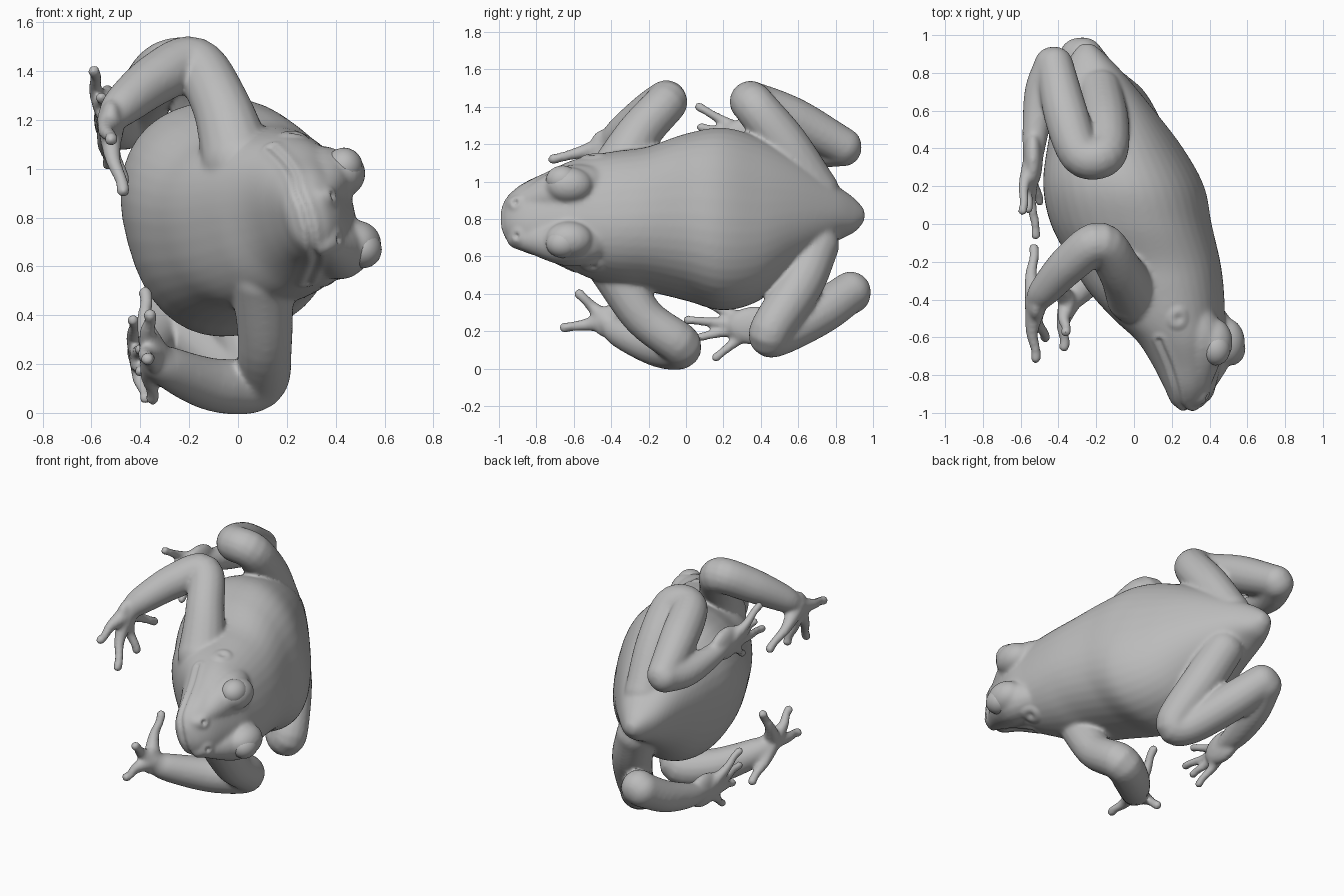
import bpy
import bmesh
import math
from mathutils import Vector, Matrix, kdtree

old = bpy.data.objects.get("Cube")
if old:
    bpy.data.objects.remove(old, do_unlink=True)

# The animal lies on its side: its back faces +x and is rolled a little upwards
ROLL = math.radians(15)
BACK = Vector((math.cos(ROLL), 0, math.sin(ROLL)))
SIDE = Vector((-math.sin(ROLL), 0, math.cos(ROLL)))


def material(name, color):
    mat = bpy.data.materials.new(name)
    mat.use_nodes = True
    mat.diffuse_color = color
    mat.node_tree.nodes["Principled BSDF"].inputs["Base Color"].default_value = color
    return mat


GREY = material("plain grey", (0.5, 0.5, 0.5, 1))


def spline(points, steps):
    """Catmull-Rom curve through tuples of any length."""
    pts = [Vector(p) for p in points]
    pts = [pts[0] * 2 - pts[1]] + pts + [pts[-1] * 2 - pts[-2]]
    out = []
    for a, b, c, d in zip(pts, pts[1:], pts[2:], pts[3:]):
        for i in range(steps):
            t = i / steps
            out.append(b + (c - a) * (t / 2)
                       + (a * 2 - b * 5 + c * 4 - d) * (t * t / 2)
                       + (b * 3 - a - c * 3 + d) * (t ** 3 / 2))
    return out + [pts[-2]]


def loft(bm, rings):
    """Skin a list of point rings and close both ends."""
    rings = [[bm.verts.new(p) for p in ring] for ring in rings]
    n = len(rings[0])
    for r, s in zip(rings, rings[1:]):
        for i in range(n):
            j = (i + 1) % n
            bm.faces.new((r[i], r[j], s[j], s[i]))
    bm.faces.new(rings[0][::-1])
    bm.faces.new(rings[-1])


def ball(bm, center, radius, scale=(1, 1, 1)):
    mat = Matrix.Translation(center) @ Matrix.Diagonal((*scale, 1))
    bmesh.ops.create_icosphere(bm, subdivisions=3, radius=radius, matrix=mat)


def tube(bm, points, steps=6, sides=16):
    """Round limb through (x, y, z, radius) points with ball ends."""
    path = spline(points, steps)
    mids = [p.xyz for p in path]
    rings, axis = [], None
    for i, p in enumerate(path):
        tangent = (mids[min(i + 1, len(mids) - 1)] - mids[max(i - 1, 0)]).normalized()
        if axis is None:
            axis = tangent.orthogonal()
        axis = (axis - tangent * axis.dot(tangent)).normalized()
        other = tangent.cross(axis)
        turns = [math.tau * k / sides for k in range(sides)]
        rings.append([mids[i] + (axis * math.cos(a) + other * math.sin(a)) * p.w for a in turns])
    loft(bm, rings)
    for p in (path[0], path[-1]):
        ball(bm, p.xyz, p.w)


def digits(bm, wrist, tips, thick, palm, stretch):
    """Flat palm with slim fingers, knuckles and padded tips."""
    ball(bm, wrist, palm, (0.55, stretch, 1.1))
    wrist = Vector(wrist)
    for tip in tips:
        tip = Vector(tip)
        knuckle = wrist.lerp(tip, 0.5) + Vector((-0.02, 0, 0))
        tube(bm, [(*wrist, thick * 2), (*knuckle, thick * 1.15),
                  (*wrist.lerp(tip, 0.85), thick * 0.9), (*tip, thick)], 5, 12)


skin = bmesh.new()

# Body and head: y, centre x, centre z, half depth, half width
SECTIONS = [
    (-0.985, 0.29, 0.80, 0.035, 0.05), (-0.95, 0.29, 0.80, 0.085, 0.12),
    (-0.87, 0.295, 0.81, 0.125, 0.18), (-0.75, 0.28, 0.82, 0.17, 0.23),
    (-0.62, 0.25, 0.82, 0.222, 0.29), (-0.5, 0.185, 0.81, 0.287, 0.33),
    (-0.35, 0.115, 0.80, 0.353, 0.36), (-0.2, 0.06, 0.80, 0.39, 0.38),
    (0, -0.015, 0.81, 0.415, 0.44), (0.2, -0.055, 0.80, 0.41, 0.485),
    (0.4, -0.10, 0.80, 0.345, 0.43), (0.6, -0.155, 0.83, 0.255, 0.29),
    (0.8, -0.215, 0.83, 0.155, 0.15), (0.9, -0.24, 0.82, 0.085, 0.09), (0.955, -0.25, 0.82, 0.03, 0.03),
]
HULL = spline(SECTIONS, 6)


def squared(value):
    return math.copysign(abs(value) ** 0.85, value)


def hull_point(s, angle):
    return (Vector((s[1], s[0], s[2])) + BACK * s[3] * squared(math.cos(angle))
            + SIDE * s[4] * squared(math.sin(angle)))


loft(skin, [[hull_point(s, math.tau * k / 40) for k in range(40)] for s in HULL])

# Eye sockets and the broad brows that run on to the nostrils
EYES = [(Vector((0.425, -0.625, 0.98)), 1), (Vector((0.49, -0.625, 0.69)), -1)]
NOSTRILS = [Vector((0.39, -0.915, 0.89)), Vector((0.41, -0.905, 0.71))]
for (eye, way), nose in zip(EYES, NOSTRILS):
    ball(skin, eye, 0.098, (1, 1.3, 1))
    rear = eye + Vector((-0.13, 0.2, 0.02 * way))
    front = nose - BACK * 0.06
    tube(skin, [(*rear, 0.08), (*(eye - BACK * 0.075), 0.125), (*front, 0.05)])

# Arms and fingers
tube(skin, [(0.0, -0.38, 1.03, 0.15), (-0.07, -0.25, 1.26, 0.12), (-0.18, -0.1, 1.43, 0.112),
            (-0.33, -0.2, 1.37, 0.107), (-0.47, -0.35, 1.26, 0.085), (-0.52, -0.42, 1.2, 0.06)])
digits(skin, (-0.52, -0.43, 1.19),
       [(-0.52, -0.71, 1.12), (-0.53, -0.13, 1.02), (-0.47, -0.6, 0.91), (-0.47, -0.4, 0.95)],
       0.03, 0.085, 1)
tube(skin, [(0.1, -0.4, 0.55, 0.13), (0.11, -0.23, 0.28, 0.112), (0.08, -0.03, 0.125, 0.115),
            (-0.1, -0.14, 0.115, 0.11), (-0.29, -0.34, 0.19, 0.085), (-0.34, -0.41, 0.24, 0.06)])
digits(skin, (-0.345, -0.42, 0.25),
       [(-0.36, -0.57, 0.4), (-0.37, -0.65, 0.22), (-0.35, -0.2, 0.06), (-0.38, -0.27, 0.49)],
       0.03, 0.08, 1)

# Thighs, shanks, folded feet and toes
tube(skin, [(-0.18, 0.7, 0.95, 0.12), (-0.15, 0.53, 1.2, 0.125), (-0.155, 0.37, 1.4, 0.115),
            (-0.28, 0.365, 1.42, 0.112), (-0.36, 0.58, 1.33, 0.118), (-0.42, 0.84, 1.19, 0.1)])
tube(skin, [(-0.43, 0.84, 1.18, 0.1), (-0.49, 0.7, 1.17, 0.09),
            (-0.52, 0.5, 1.2, 0.072), (-0.535, 0.35, 1.24, 0.055)])
digits(skin, (-0.535, 0.34, 1.24),
       [(-0.59, 0.07, 1.4), (-0.56, 0.08, 1.29), (-0.52, -0.06, 1.18), (-0.5, 0.12, 1.08)],
       0.027, 0.095, 1.6)
tube(skin, [(-0.12, 0.7, 0.66, 0.12), (-0.03, 0.61, 0.45, 0.125), (0.06, 0.45, 0.2, 0.113),
            (-0.02, 0.5, 0.18, 0.11), (-0.16, 0.72, 0.3, 0.118), (-0.27, 0.88, 0.41, 0.11)])
tube(skin, [(-0.29, 0.88, 0.4, 0.108), (-0.34, 0.72, 0.31, 0.1),
            (-0.375, 0.53, 0.25, 0.08), (-0.39, 0.38, 0.23, 0.055)])
digits(skin, (-0.39, 0.37, 0.23),
       [(-0.4, 0.01, 0.26), (-0.38, 0.16, 0.06), (-0.43, 0.05, 0.38), (-0.4, 0.08, 0.17)],
       0.027, 0.095, 1.6)

bmesh.ops.recalc_face_normals(skin, faces=skin.faces)
mesh = bpy.data.meshes.new("rough_skin")
skin.to_mesh(mesh)
skin.free()
rough = bpy.data.objects.new("rough_skin", mesh)
bpy.context.collection.objects.link(rough)

# Fuse every volume into one soft skin
remesh = rough.modifiers.new("Fuse", 'REMESH')
remesh.mode = 'VOXEL'
remesh.voxel_size = 0.011
soften = rough.modifiers.new("Soften", 'SMOOTH')
soften.iterations = 14
deps = bpy.context.evaluated_depsgraph_get()
fused = bpy.data.meshes.new_from_object(rough.evaluated_get(deps))
bpy.data.objects.remove(rough, do_unlink=True)
body = bpy.data.objects.new("body_skin", fused)
bpy.context.collection.objects.link(body)


def sculpt(points, reach, depth):
    """Push the skin out (or in, if negative) along a path of points."""
    tree = kdtree.KDTree(len(points))
    for i, p in enumerate(points):
        tree.insert(p, i)
    tree.balance()
    moves = []
    for v in fused.vertices:
        dist = tree.find(v.co)[2]
        if dist < reach:
            fall = (1 - (dist / reach) ** 2) ** 2
            moves.append((v, v.normal * depth * fall))
    for v, move in moves:
        v.co += move


# Mouth line with lips, eardrums and nostrils
head = [s for s in spline(SECTIONS[:5], 30) if s[0] < -0.6]
gape = math.radians(98)
mouth = [hull_point(s, side * gape) for s in head for side in (1, -1)]
tip = [hull_point(head[0], side * gape) for side in (1, -1)]
mouth += [tip[0].lerp(tip[1], k / 10) for k in range(10)]
sculpt(mouth, 0.06, 0.01)
sculpt(mouth, 0.03, -0.02)
for turn in (1, -1):
    drum = hull_point(SECTIONS[5], turn * math.radians(66))
    ring = [drum + (BACK * math.cos(a) + Vector((0, math.sin(a), 0))) * 0.036
            for a in [math.tau * k / 24 for k in range(24)]]
    sculpt(ring, 0.04, 0.01)
for nose in NOSTRILS:
    sculpt([nose], 0.06, 0.012)
    sculpt([nose], 0.025, -0.02)

# Eyeballs peeping out of the sockets
parts = [body]
for name, (eye, way) in zip(("upper_eyeball", "lower_eyeball"), EYES):
    bm = bmesh.new()
    ball(bm, eye + BACK * 0.016 + SIDE * way * 0.026 + Vector((0, -0.035, 0)), 0.077, (1, 1.15, 1))
    data = bpy.data.meshes.new(name)
    bm.to_mesh(data)
    bm.free()
    obj = bpy.data.objects.new(name, data)
    bpy.context.collection.objects.link(obj)
    parts.append(obj)

for obj in parts:
    obj.data.materials.clear()
    obj.data.materials.append(GREY)
    obj.data.polygons.foreach_set("use_smooth", [True] * len(obj.data.polygons))
    obj.data.update()
